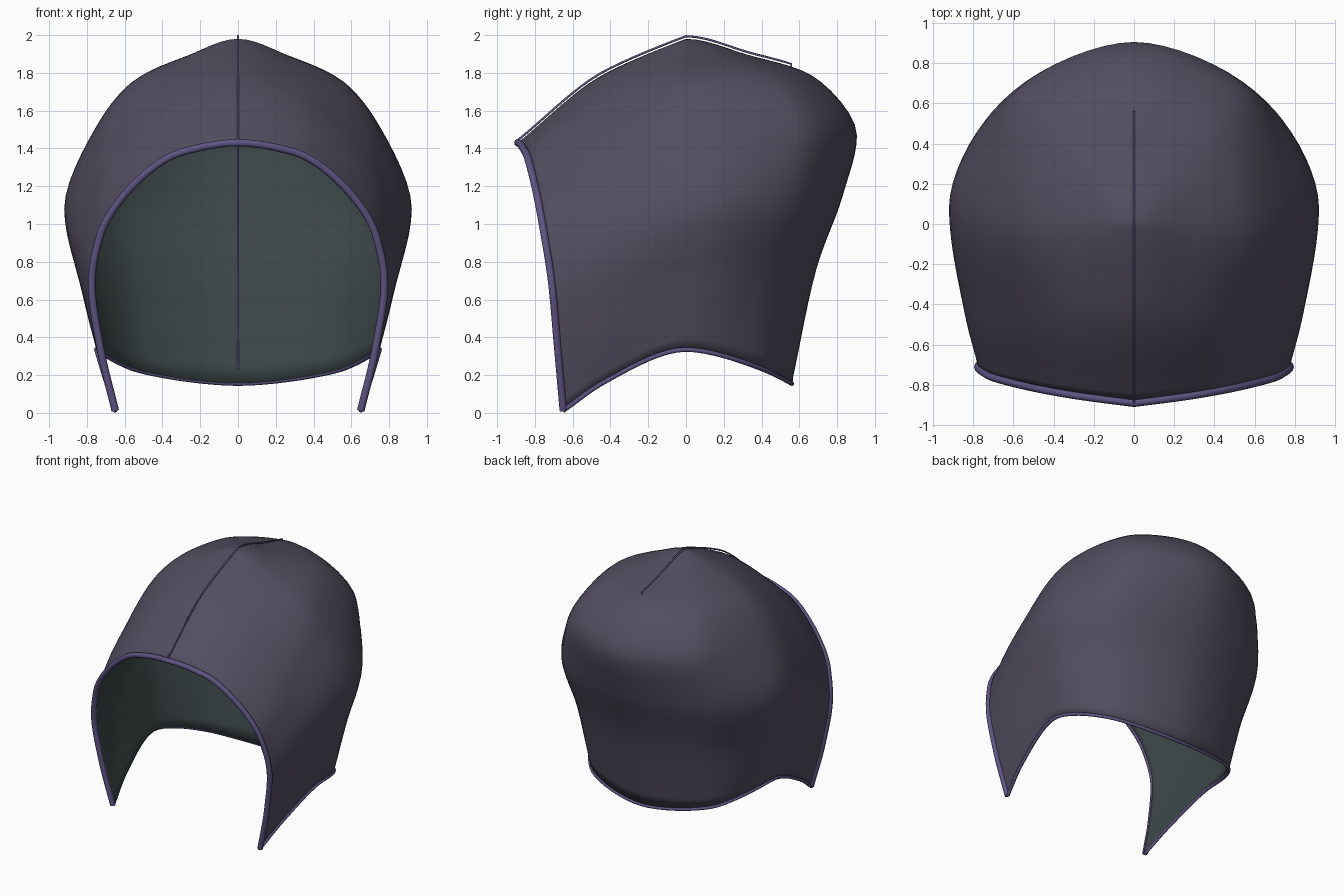
import bpy, bmesh
from mathutils import Vector as V

if "Cube" in bpy.data.objects:
    bpy.data.objects.remove(bpy.data.objects["Cube"])


def material(name, rgb):
    m = bpy.data.materials.new(name)
    m.diffuse_color = (*rgb, 1)
    m.use_nodes = True
    m.node_tree.nodes["Principled BSDF"].inputs["Base Color"].default_value = m.diffuse_color
    return m


CLOTH = material("hood_cloth", (0.085, 0.075, 0.115))
LINING = material("hood_lining", (0.045, 0.06, 0.062))
TRIM = material("trim_cord", (0.115, 0.09, 0.23))


def spline(pts, before, after, n):
    """Smooth curve through pts without overshoot; phantom points steer the ends."""
    p = [before] + pts + [after]

    def tangent(i, k):
        a, b = p[i][k] - p[i - 1][k], p[i + 1][k] - p[i][k]
        return 2 * a * b / (a + b) if a * b > 1e-12 else 0.0
    out = []
    for i in range(1, len(pts)):
        for s in range(n):
            t = s / n
            h = (2*t**3 - 3*t**2 + 1, t**3 - 2*t**2 + t, 3*t**2 - 2*t**3, t**3 - t**2)
            out.append(V([h[0] * p[i][k] + h[1] * tangent(i, k)
                          + h[2] * p[i + 1][k] + h[3] * tangent(i + 1, k) for k in range(3)]))
    return out + [pts[-1].copy()]


# Half cross-sections from the centre line down to the hem
apex = (0, 0, 1.98)
face_edge = [(0, -.89, 1.43), (.3, -.85, 1.38), (.56, -.80, 1.2), (.73, -.75, .94),
             (.775, -.71, .68), (.73, -.68, .35), (.65, -.65, .012)]
temple = [(0, -.45, 1.785), (.3, -.45, 1.70), (.57, -.44, 1.5), (.76, -.44, 1.2),
          (.845, -.43, .85), (.79, -.42, .5), (.70, -.42, .17)]
side = [apex, (.28, 0, 1.885), (.56, .02, 1.75), (.76, .05, 1.5),
        (.92, .08, 1.08), (.84, .05, .7), (.75, 0, .335)]
back_corner = [apex, (.2, .22, 1.9), (.43, .46, 1.78), (.61, .63, 1.48),
               (.66, .6, 1.12), (.58, .5, .7), (.53, .42, .225)]
back = [apex, (0, .33, 1.895), (0, .66, 1.79), (0, .905, 1.47),
        (0, .83, 1.15), (0, .69, .76), (0, .56, .155)]

# Interpolate down each section, then across sections
columns = []
for sec in (face_edge, temple, side, back_corner, back):
    s = [V(q) for q in sec]
    first = V((2*s[0].x - s[1].x, 2*s[0].y - s[1].y, s[1].z))
    columns.append(spline(s, first, 2*s[-1] - s[-2], 6))
rows = []
for r in zip(*columns):
    r = list(r)
    rows.append(spline(r, 2*r[0] - r[1], V((-r[-2].x, r[-2].y, r[-2].z)), 9))

# Hood shell with lining on the inside
bm = bmesh.new()
grid = [[bm.verts.new(p) for p in row] for row in rows]
for a, b in zip(grid, grid[1:]):
    for i in range(len(a) - 1):
        bm.faces.new((a[i], b[i], b[i + 1], a[i + 1])).smooth = True
bmesh.ops.remove_doubles(bm, verts=bm.verts[:], dist=1e-4)
me = bpy.data.meshes.new("hood_shell")
bm.to_mesh(me)
bm.free()
me.materials.append(CLOTH)
me.materials.append(LINING)
hood = bpy.data.objects.new("hood_shell", me)
bpy.context.collection.objects.link(hood)
mirror = hood.modifiers.new("mirror", 'MIRROR')
mirror.merge_threshold = 0.001
solid = hood.modifiers.new("lining", 'SOLIDIFY')
solid.thickness = 0.018
solid.offset = -1
solid.material_offset = 1


def cord(name, pts, radius):
    cu = bpy.data.curves.new(name, 'CURVE')
    cu.dimensions = '3D'
    cu.bevel_depth = radius
    cu.bevel_resolution = 3
    cu.use_fill_caps = True
    sp = cu.splines.new('POLY')
    sp.points.add(len(pts) - 1)
    for q, p in zip(sp.points, pts):
        q.co = (*p, 1)
    sp.use_smooth = True
    cu.materials.append(TRIM)
    ob = bpy.data.objects.new(name, cu)
    bpy.context.collection.objects.link(ob)


def both_sides(half):
    """Half path ending on the centre line, continued on the other side."""
    return half + [V((-p.x, p.y, p.z)) for p in reversed(half[:-1])]


# Cords along face opening, hem and crown seam
cord("face_trim", both_sides([row[0] for row in rows][::-1]), 0.02)
cord("hem_trim", both_sides(rows[-1]), 0.012)
crown = [p for p in rows[0] if p.y < -1e-3]
crown += [row[-1] for row in rows if row[-1].y < 0.57]
cord("crown_seam", [p + V((0, 0, 0.014)) for p in crown], 0.006)
